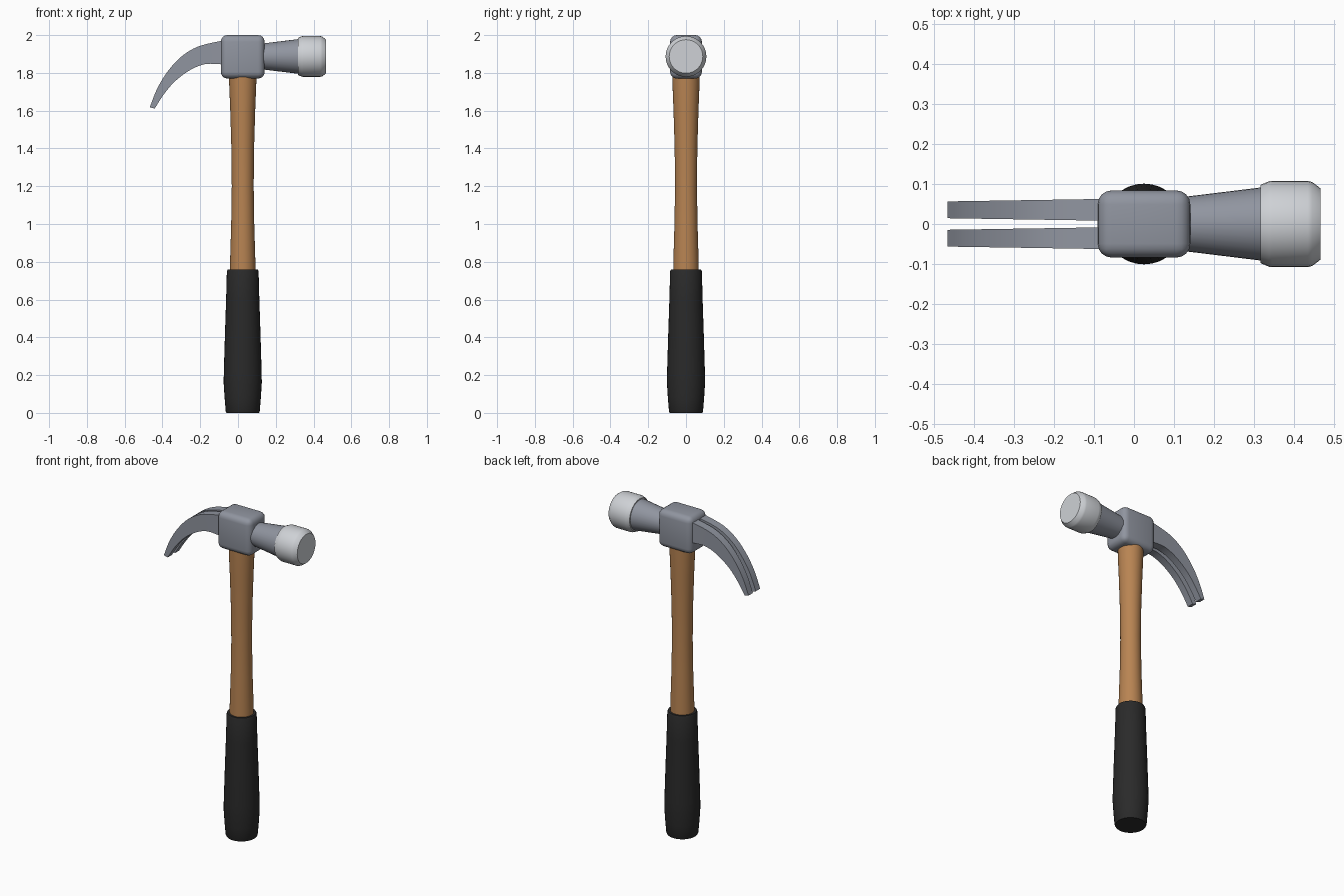
import bpy, bmesh, math
from mathutils import Matrix, Vector

if "Cube" in bpy.data.objects:
    bpy.data.objects.remove(bpy.data.objects["Cube"])

CX = 0.025      # handle axis
HEAD_Z = 1.887  # striking axis


def material(name, rgb):
    m = bpy.data.materials.new(name)
    m.diffuse_color = (*rgb, 1)
    m.use_nodes = True
    m.node_tree.nodes["Principled BSDF"].inputs["Base Color"].default_value = m.diffuse_color
    return m


wood = material("wood", (0.48, 0.23, 0.085))
rubber = material("black rubber", (0.023, 0.023, 0.023))
steel = material("grey steel", (0.28, 0.30, 0.35))
polished = material("polished steel", (0.62, 0.64, 0.67))


def finish(name, bm, mat, angle=35):
    bmesh.ops.recalc_face_normals(bm, faces=bm.faces)
    me = bpy.data.meshes.new(name)
    bm.to_mesh(me)
    bm.free()
    ob = bpy.data.objects.new(name, me)
    bpy.context.collection.objects.link(ob)
    me.materials.append(mat)
    bpy.ops.object.select_all(action='DESELECT')
    ob.select_set(True)
    bpy.context.view_layer.objects.active = ob
    bpy.ops.object.shade_smooth_by_angle(angle=math.radians(angle))
    return ob


def lathe(name, profile, mat, matrix, n=32):
    """Closed solid of revolution about local z from (radius, height) pairs."""
    bm = bmesh.new()
    rings = [[bm.verts.new((r * math.cos(2 * math.pi * i / n),
                            r * math.sin(2 * math.pi * i / n), h)) for i in range(n)]
             for r, h in profile]
    for a, b in zip(rings, rings[1:]):
        for i in range(n):
            j = (i + 1) % n
            bm.faces.new((a[i], a[j], b[j], b[i]))
    bm.faces.new(rings[0][::-1])
    bm.faces.new(rings[-1])
    bm.transform(matrix)
    return finish(name, bm, mat)


upright = Matrix.Translation((CX, 0, 0))
sideways = Matrix.Translation((0, 0, HEAD_Z)) @ Matrix.Rotation(math.pi / 2, 4, 'Y')

# Wooden shaft, slightly waisted
lathe("handle", [(0.068, 0.70), (0.067, 0.80), (0.061, 1.0), (0.058, 1.2), (0.060, 1.4),
                 (0.066, 1.6), (0.072, 1.75), (0.073, 1.84)], wood, upright)

# Rubber grip, swelling toward the bottom
lathe("grip", [(0.086, 0.0), (0.090, 0.008), (0.096, 0.08), (0.101, 0.16), (0.1, 0.22),
               (0.094, 0.42), (0.088, 0.6), (0.084, 0.75), (0.080, 0.759)], rubber, upright)

# Head block with rounded edges
bm = bmesh.new()
bmesh.ops.create_cube(bm, size=1)
bm.transform(Matrix.Translation((CX, 0, 1.885)) @ Matrix.Diagonal((0.232, 0.168, 0.23, 1)))
bmesh.ops.bevel(bm, geom=bm.edges[:], offset=0.035, segments=4, profile=0.5, affect='EDGES')
finish("head_block", bm, steel, 40)

# Conical neck and striking face
lathe("neck", [(0.066, 0.11), (0.093, 0.33)], steel, sideways)
lathe("striking_face", [(0.098, 0.317), (0.107, 0.338), (0.108, 0.345), (0.108, 0.435),
                        (0.105, 0.446), (0.089, 0.467)], polished, sideways)


# Claw: tapered curved prongs between an outer and an inner arc
def smooth(points, steps=5):
    p = [Vector(q) for q in points]
    p = [2 * p[0] - p[1]] + p + [2 * p[-1] - p[-2]]
    out = []
    for a, b, c, d in zip(p, p[1:], p[2:], p[3:]):
        for s in range(steps):
            t = s / steps
            out.append(0.5 * (2 * b + (c - a) * t + (2 * a - 5 * b + 4 * c - d) * t * t
                              + (3 * b - a - 3 * c + d) * t ** 3))
    return out + [p[-2]]


outer = smooth([(-0.05, 1.973), (-0.10, 1.967), (-0.215, 1.938), (-0.305, 1.882),
                (-0.378, 1.800), (-0.430, 1.712), (-0.467, 1.618)])
inner = smooth([(-0.05, 1.843), (-0.10, 1.846), (-0.175, 1.846), (-0.255, 1.814),
                (-0.335, 1.754), (-0.395, 1.683), (-0.441, 1.611)])

for name, side in (("claw_left", 1), ("claw_right", -1)):
    bm = bmesh.new()
    rings = []
    for o, i in zip(outer, inner):
        half = 0.027 - 0.006 * (-0.09 - o.x) / 0.377   # prong narrows to the tip
        y0, y1 = side * (0.0355 - half), side * (0.0355 + half)
        rings.append([bm.verts.new(v) for v in ((o.x, y0, o.y), (o.x, y1, o.y),
                                                (i.x, y1, i.y), (i.x, y0, i.y))])
    for a, b in zip(rings, rings[1:]):
        for k in range(4):
            bm.faces.new((a[k], a[(k + 1) % 4], b[(k + 1) % 4], b[k]))
    bm.faces.new(rings[0])
    bm.faces.new(rings[-1])
    finish(name, bm, steel)
